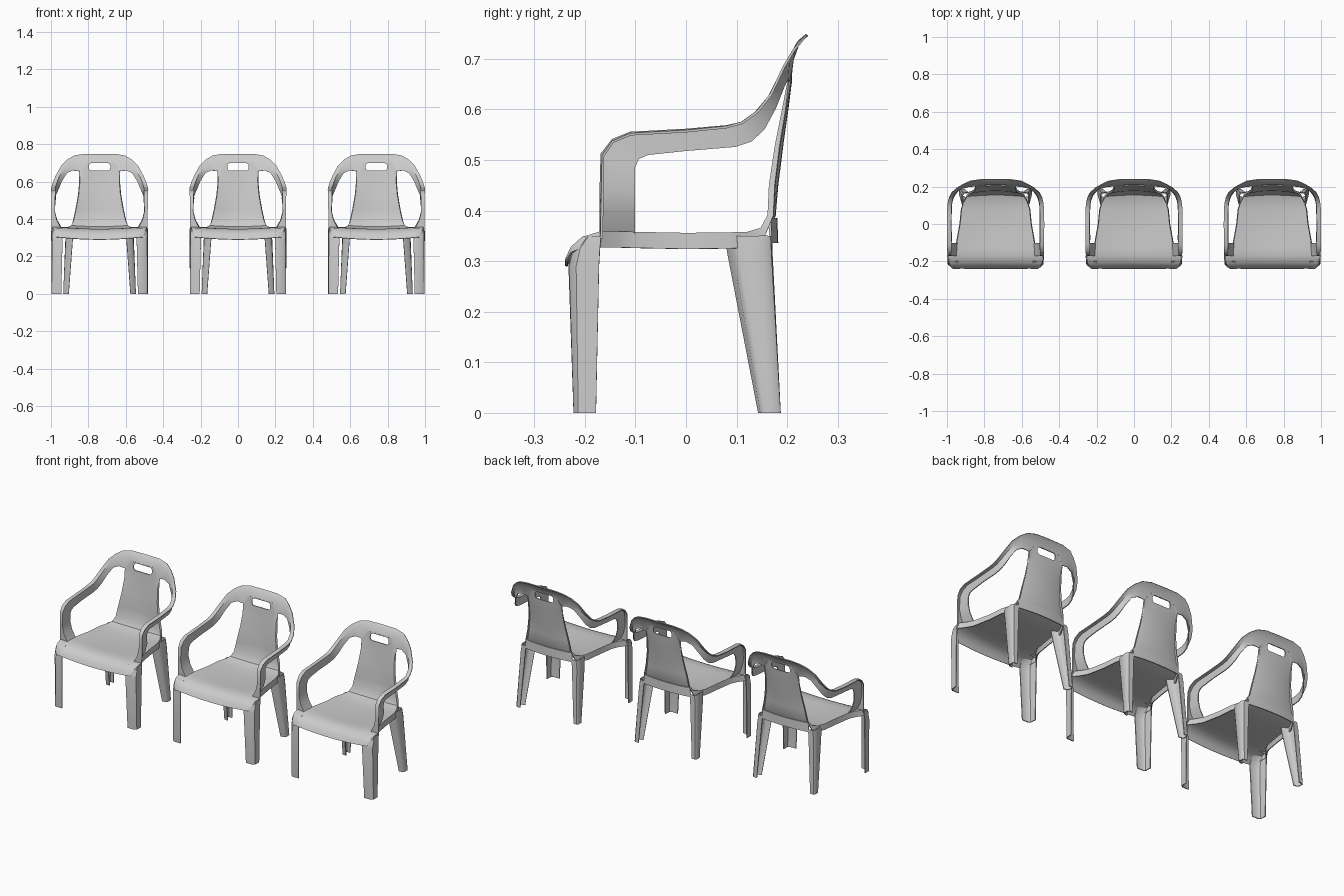
import bpy, bmesh
from mathutils import Vector

T = 0.005  # shell thickness


def loft(name, rows, mirror=True):
    """Sheet through rows of points, thickened and optionally mirrored in x."""
    bm = bmesh.new()
    grid = [[bm.verts.new(p) for p in r] for r in rows]
    for a, b in zip(grid, grid[1:]):
        for i in range(len(a) - 1):
            bm.faces.new((a[i], a[i + 1], b[i + 1], b[i]))
    bmesh.ops.recalc_face_normals(bm, faces=bm.faces)
    me = bpy.data.meshes.new(name)
    bm.to_mesh(me)
    bm.free()
    ob = bpy.data.objects.new(name, me)
    bpy.context.collection.objects.link(ob)
    if mirror:
        m = ob.modifiers.new("mirror", 'MIRROR')
        m.use_clip = True
        m.merge_threshold = 0.0005
    s = ob.modifiers.new("thick", 'SOLIDIFY')
    s.thickness = T
    s.offset = 0
    return ob


# Seat flowing into back panel: y, edge z, half width, centre dip, backward bulge, lip (y, z)
profile = [
    (-.237, .303, .225, .013, 0, 0, -.004),
    (-.226, .327, .238, .013, 0, 0, -.01),
    (-.205, .346, .247, .011, 0, 0, -.02),
    (-.17, .357, .250, .012, 0, 0, -.03),
    (-.135, .357, .224, .012, 0, 0, -.03),
    (-.10, .356, .206, .013, 0, 0, -.03),
    (0, .354, .188, .014, 0, 0, -.03),
    (.08, .355, .180, .012, 0, 0, -.03),
    (.12, .356, .166, .008, .003, 0, -.03),
    (.148, .364, .150, .006, .008, .005, -.02),
    (.163, .390, .137, 0, .012, .01, 0),
    (.166, .450, .124, 0, .014, .01, 0),
    (.178, .530, .110, 0, .012, .008, 0),
    (.192, .600, .104, 0, .008, .006, 0),
    (.203, .655, .105, 0, .004, .002, 0),
    (.211, .703, .073, 0, 0, 0, 0),
]
us = [i / 6 for i in range(-6, 7)]
rows = []
for y, z, w, dip, bulge, ly, lz in profile:
    row = [Vector((w * u, y + bulge * (1 - u * u), z - dip * (1 - u * u))) for u in us]
    row.insert(0, row[0] + Vector((-.003, ly, lz)))
    row.append(row[-1] + Vector((.003, ly, lz)))
    rows.append(row)
seat = loft("seat_and_back", rows, mirror=False)

# Rounded handle slot cutter
bpy.ops.mesh.primitive_cube_add(size=1, location=(0, .21, .679))
slot = bpy.context.object
slot.name = "slot_cutter"
slot.scale = (.114, .12, .04)
bpy.ops.object.transform_apply(location=False, rotation=False, scale=True)
bm = bmesh.new()
bm.from_mesh(slot.data)
edges = [e for e in bm.edges if abs((e.verts[0].co - e.verts[1].co).y) > .1]
bmesh.ops.bevel(bm, geom=edges, offset=.014, segments=4, affect='EDGES', profile=.5)
bm.to_mesh(slot.data)
bm.free()
slot.hide_render = True
b = seat.modifiers.new("slot", 'BOOLEAN')
b.operation = 'DIFFERENCE'
b.solver = 'EXACT'
b.object = slot

# Skirt under the back of the seat
skirt = loft("back_skirt", [
    [(.142 * u, .165 + .013 * (1 - u * u), .385) for u in us],
    [(.147 * u, .168 + .012 * (1 - u * u), .336) for u in us]], mirror=False)

# Top rail, arm and front upright: inner edge, crest, outward lip
rail = [
    ((0, .211, .70), (0, .224, .735), (0, .240, .747)),
    ((.072, .211, .70), (.08, .222, .733), (.084, .238, .747)),
    ((.105, .203, .655), (.125, .214, .718), (.136, .230, .738)),
    ((.143, .200, .660), (.158, .203, .700), (.172, .213, .717)),
    ((.175, .193, .646), (.188, .188, .672), (.205, .194, .685)),
    ((.203, .176, .602), (.217, .165, .626), (.235, .168, .630)),
    ((.220, .155, .562), (.230, .138, .594), (.249, .142, .596)),
    ((.231, .130, .537), (.236, .110, .574), (.256, .112, .574)),
    ((.236, .098, .526), (.238, .080, .567), (.259, .080, .565)),
    ((.238, 0, .518), (.239, 0, .560), (.260, 0, .557)),
    ((.236, -.075, .510), (.238, -.110, .554), (.259, -.110, .551)),
    ((.237, -.093, .502), (.238, -.145, .540), (.258, -.145, .536)),
    ((.239, -.101, .485), (.239, -.167, .512), (.257, -.164, .508)),
    ((.241, -.101, .440), (.241, -.169, .440), (.257, -.165, .440)),
    ((.229, -.101, .395), (.231, -.169, .395), (.256, -.166, .395)),
    ((.204, -.101, .352), (.208, -.169, .350), (.256, -.167, .345)),
]
arm = loft("top_rail_and_arms", rail)

# Legs: section corners at each height
front_leg = loft("front_leg", [[(x, y, z) for x, y in sec] for z, sec in [
    (0, [(.205, -.220), (.243, -.220), (.254, -.212), (.255, -.178)]),
    (.29, [(.198, -.230), (.238, -.229), (.252, -.216), (.256, -.172)]),
    (.325, [(.198, -.222), (.236, -.220), (.252, -.208), (.256, -.170)]),
    (.348, [(.198, -.200), (.236, -.199), (.250, -.192), (.256, -.168)])]])
rear_leg = loft("rear_leg", [[(x, y, z) for x, y in sec] for z, sec in [
    (0, [(.165, .145), (.187, .149), (.192, .156), (.192, .180), (.186, .185), (.167, .185)]),
    (.31, [(.142, .085), (.170, .096), (.178, .106), (.180, .156), (.174, .167), (.146, .169)]),
    (.35, [(.140, .078), (.166, .090), (.174, .102), (.176, .154), (.168, .165), (.142, .168)])]])

# Bake modifiers, shade, then place three chairs in a row
parts = [seat, skirt, arm, front_leg, rear_leg]
dg = bpy.context.evaluated_depsgraph_get()
baked = [bpy.data.meshes.new_from_object(o.evaluated_get(dg)) for o in parts]
bpy.ops.object.select_all(action='DESELECT')
for o, me in zip(parts, baked):
    o.modifiers.clear()
    o.data = me
    o.select_set(True)
bpy.context.view_layer.objects.active = seat
bpy.data.objects.remove(slot)
bpy.ops.object.shade_smooth_by_angle(angle=0.7)
for dx in (-.74, .74):
    for o in parts:
        c = o.copy()
        c.location.x = dx
        bpy.context.collection.objects.link(c)
